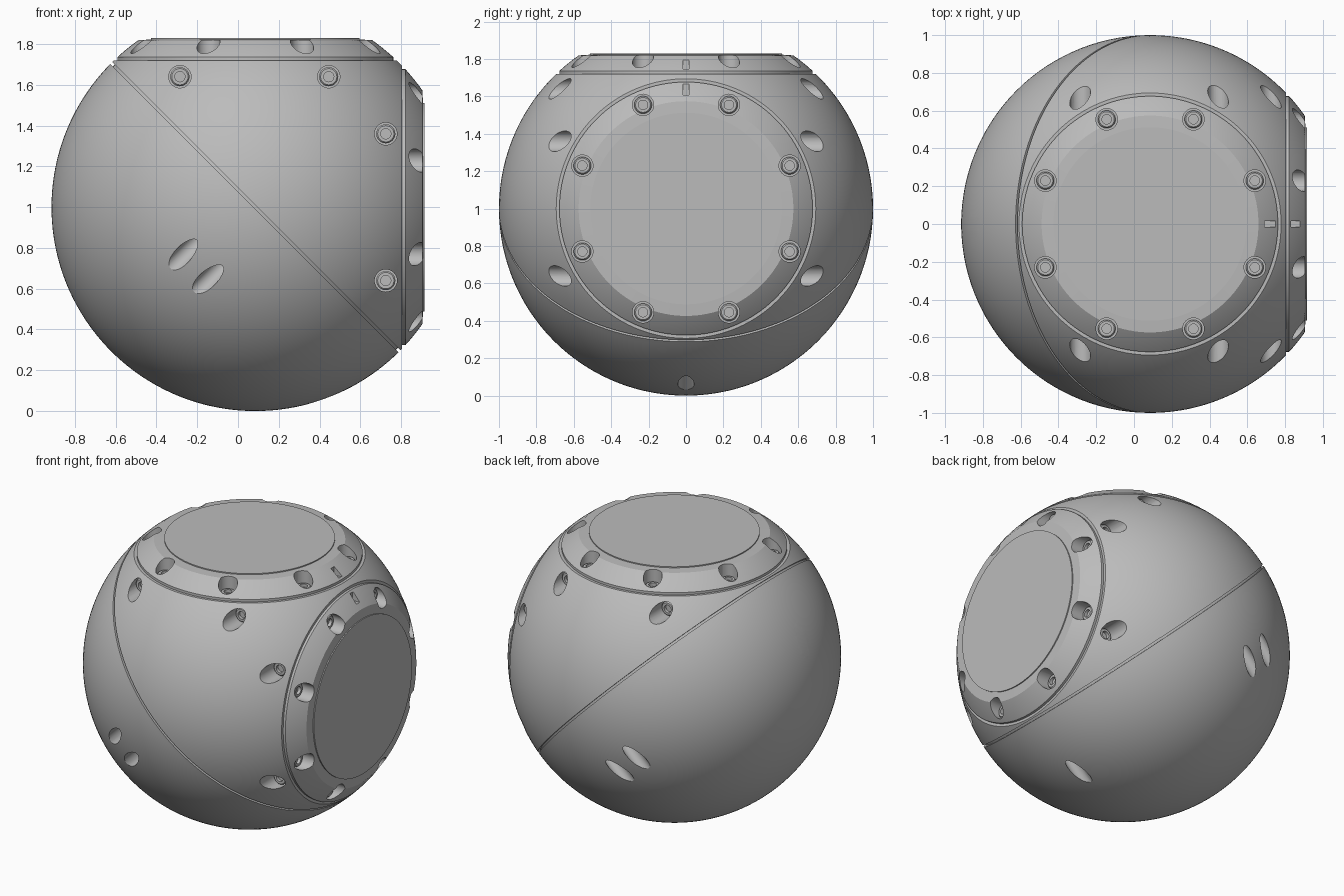
import bpy, bmesh, math
from mathutils import Matrix, Vector

cube = bpy.data.objects.get("Cube")
if cube:
    bpy.data.objects.remove(cube, do_unlink=True)

grey = bpy.data.materials.new("machined_grey")
grey.use_nodes = True
COLOUR = (0.5, 0.5, 0.5, 1)
grey.diffuse_color = COLOUR
grey.node_tree.nodes["Principled BSDF"].inputs["Base Color"].default_value = COLOUR

# Local frames: top cap, side cap (x and z swapped) and the tilted split
CENTRE = Matrix.Translation((0.085, 0, 1))
SWAP = Matrix(((0, 0, 1, 0), (0, 1, 0, 0), (1, 0, 0, 0), (0, 0, 0, 1)))
TOP, SIDE = CENTRE, CENTRE @ SWAP
SPLIT = CENTRE @ Matrix.Rotation(math.pi / 4, 4, 'Y')


def add_lathe(bm, profile, segments, matrix):
    """Spin a (radius, height) profile around the local z axis."""
    part = bmesh.new()
    verts = [part.verts.new((r, 0, h)) for r, h in profile]
    edges = [part.edges.new(pair) for pair in zip(verts, verts[1:])]
    bmesh.ops.spin(part, geom=verts + edges, cent=(0, 0, 0), axis=(0, 0, 1),
                   angle=2 * math.pi, steps=segments, use_merge=True)
    bmesh.ops.remove_doubles(part, verts=part.verts, dist=1e-5)
    part.transform(matrix)
    bmesh.ops.recalc_face_normals(part, faces=part.faces)
    mesh = bpy.data.meshes.new("temp")
    part.to_mesh(mesh)
    part.free()
    bm.from_mesh(mesh)
    bpy.data.meshes.remove(mesh)


def finish(name, bm):
    mesh = bpy.data.meshes.new(name)
    bm.to_mesh(mesh)
    bm.free()
    mesh.materials.append(grey)
    obj = bpy.data.objects.new(name, mesh)
    bpy.context.collection.objects.link(obj)
    return obj


def select(obj):
    bpy.ops.object.select_all(action='DESELECT')
    obj.select_set(True)
    bpy.context.view_layer.objects.active = obj


def smooth(obj):
    select(obj)
    bpy.ops.object.shade_smooth_by_angle(angle=math.radians(20))


def cut(obj, cutter_bm):
    cutter = finish("cutter", cutter_bm)
    cutter.hide_render = True
    mod = obj.modifiers.new("holes", 'BOOLEAN')
    mod.operation, mod.solver, mod.object = 'DIFFERENCE', 'EXACT', cutter
    select(obj)
    bpy.ops.object.modifier_apply(modifier=mod.name)
    bpy.data.objects.remove(cutter, do_unlink=True)


def drill(bm, matrix, radius, low, high):
    add_lathe(bm, [(0, low), (radius, low), (radius, high), (0, high)], 32, matrix)


def bolt(bm, matrix, base, top):
    add_lathe(bm, [(0, base), (0.047, base), (0.047, top - 0.008), (0.04, top),
                   (0.025, top), (0.025, top - 0.02), (0, top - 0.02)], 24, matrix)


def half_ball(name, side):
    gap = 0.007
    end = math.acos(gap)
    arc = [(math.sin(end * i / 48), side * math.cos(end * i / 48)) for i in range(49)]
    bm = bmesh.new()
    add_lathe(bm, arc + [(0, side * gap)], 160, SPLIT)
    return name, bm


# Upper shell, sliced flat where the two caps sit
SEAT = 0.72
name, bm = half_ball("upper_shell", 1)
for axis in (Vector((1, 0, 0)), Vector((0, 0, 1))):
    bmesh.ops.bisect_plane(bm, geom=bm.verts[:] + bm.edges[:] + bm.faces[:],
                           plane_co=CENTRE.translation + axis * SEAT,
                           plane_no=axis, clear_outer=True)
    bmesh.ops.holes_fill(bm, edges=[e for e in bm.edges if e.is_boundary], sides=0)
bmesh.ops.recalc_face_normals(bm, faces=bm.faces)
upper_shell = finish(name, bm)

# Counterbored shell bolts, mirrored front to back
holes, bolts = bmesh.new(), bmesh.new()
for x, z in ((-0.37, 0.64), (0.36, 0.64), (0.64, 0.36), (0.64, -0.36)):
    for turn in (1, -1):
        place = (CENTRE @ Matrix.Translation((x, 0, z))
                 @ Matrix.Rotation(turn * math.pi / 2, 4, 'X'))
        drill(holes, place, 0.055, 0.55, 1.1)
        bolt(bolts, place, 0.54, 0.6)
cut(upper_shell, holes)
smooth(upper_shell)
smooth(finish("shell_bolts", bolts))

# Lower shell with its slanted screw holes
lower_shell = finish(*half_ball("lower_shell", -1))
holes = bmesh.new()
for degrees in (0, 180, 84.6, 95.4, -84.6, -95.4):
    place = (SPLIT @ Matrix.Rotation(math.radians(degrees), 4, 'Z')
             @ Matrix.Translation((0.905, 0, 0)))
    drill(holes, place, 0.043, -1.1, -0.25)
cut(lower_shell, holes)
smooth(lower_shell)

# Gasket closing the bottom of the split groove
bm = bmesh.new()
drill_profile = [(0, -0.02), (0.982, -0.02), (0.982, 0.02), (0, 0.02)]
add_lathe(bm, drill_profile, 160, SPLIT)
smooth(finish("split_gasket", bm))

# Caps: domed rim, bevelled land, raised round window, bolts and a key slot
rim = []
start, stop = math.asin(0.677), math.asin(0.574)
for i in range(11):
    a = start + (stop - start) * i / 10
    rim.append((math.sin(a), math.cos(a)))
cap_profile = ([(0, SEAT), (0.677, SEAT)] + rim
               + [(0.512, 0.823), (0.512, 0.83), (0, 0.83)])
for label, frame in (("top", TOP), ("side", SIDE)):
    bm = bmesh.new()
    add_lathe(bm, cap_profile, 128, frame)
    cap = finish(label + "_cap", bm)
    holes, bolts = bmesh.new(), bmesh.new()
    for i in range(8):
        place = (frame @ Matrix.Rotation(math.pi * (i + 0.5) / 4, 4, 'Z')
                 @ Matrix.Translation((0.6, 0, 0)))
        drill(holes, place, 0.057, SEAT - 0.05, 1)
        bolt(bolts, place, SEAT - 0.01, SEAT + 0.027)
    slot = frame @ Matrix.Translation((0.636, 0, 0.84)) @ Matrix.Diagonal((0.058, 0.034, 0.2, 1))
    bmesh.ops.create_cube(holes, size=1, matrix=slot)
    bmesh.ops.recalc_face_normals(holes, faces=holes.faces)
    cut(cap, holes)
    smooth(cap)
    smooth(finish(label + "_cap_bolts", bolts))
